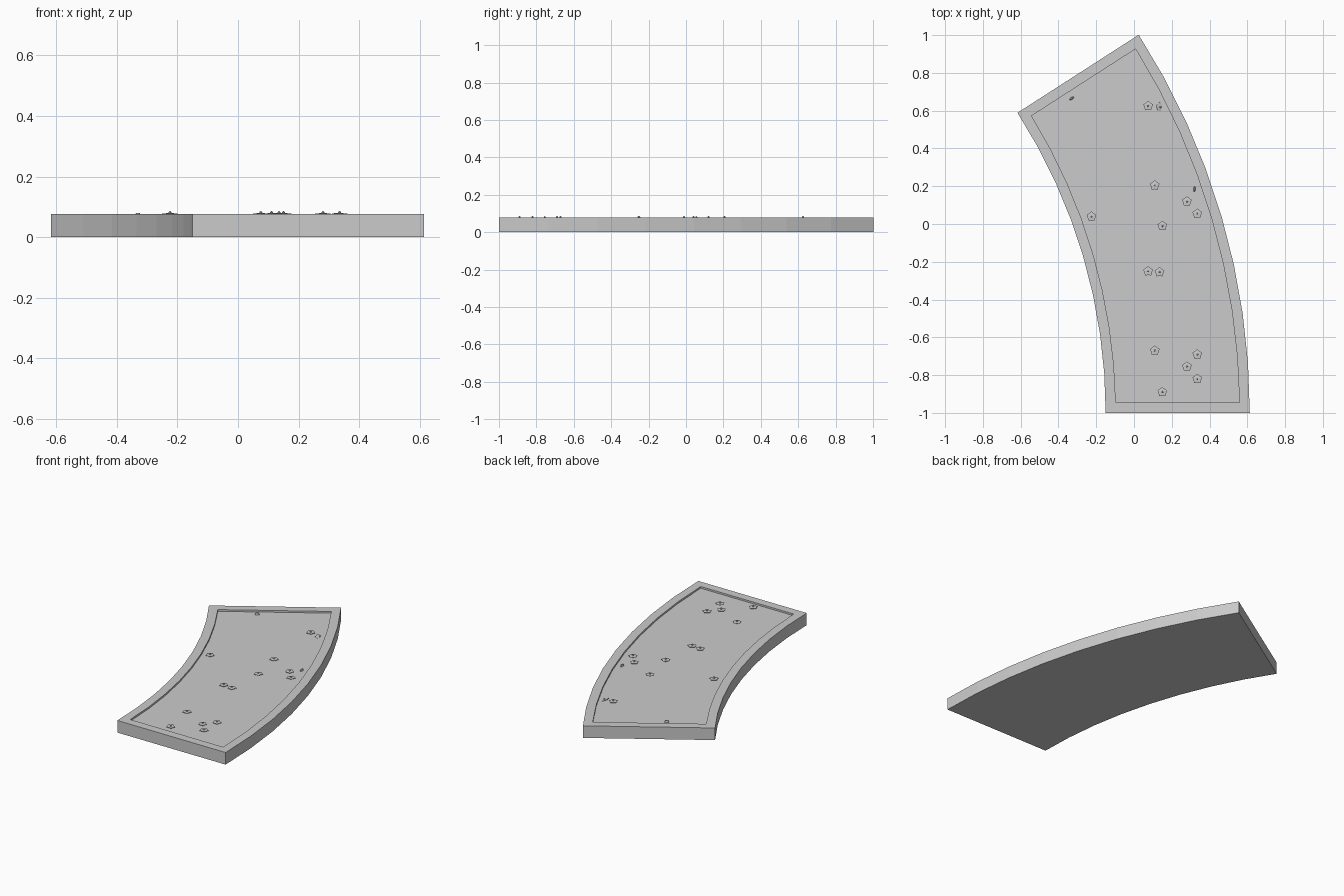
import bpy, bmesh, math
from mathutils import Vector, Matrix

if "Cube" in bpy.data.objects:
    bpy.data.objects.remove(bpy.data.objects["Cube"])

CX, CY = -3.087, -1.0            # centre of the curve
R_IN, R_OUT = 2.937, 3.70
SWEEP = math.radians(32.75)
SEG = 8
TOP, FLOOR, RIM = 0.077, 0.066, 0.054

stone = bpy.data.materials.new("light grey")
stone.diffuse_color = (0.6, 0.6, 0.6, 1)
stone.use_nodes = True
stone.node_tree.nodes["Principled BSDF"].inputs["Base Color"].default_value = stone.diffuse_color


def finish(bm, name):
    bmesh.ops.recalc_face_normals(bm, faces=bm.faces)
    me = bpy.data.meshes.new(name)
    bm.to_mesh(me)
    bm.free()
    me.materials.append(stone)
    ob = bpy.data.objects.new(name, me)
    bpy.context.collection.objects.link(ob)
    return ob


def arc(bm, r, off, z):
    a0 = math.asin(off / r)
    pts = []
    for i in range(SEG + 1):
        a = a0 + (SWEEP - 2 * a0) * i / SEG
        pts.append(bm.verts.new((CX + r * math.cos(a), CY + r * math.sin(a), z)))
    return pts


def strip(bm, a, b):
    for i in range(SEG):
        bm.faces.new((a[i], a[i + 1], b[i + 1], b[i]))


# Curved bed: bottom, outer wall, rim, inner wall and sunken floor
bm = bmesh.new()
levels = [(0, 0), (0, TOP), (RIM, TOP), (RIM, FLOOR)]
rings = [(arc(bm, R_IN + o, o, z), arc(bm, R_OUT - o, o, z)) for o, z in levels]
strip(bm, *rings[0])
strip(bm, *rings[-1])
for (i0, o0), (i1, o1) in zip(rings, rings[1:]):
    strip(bm, i0, i1)
    strip(bm, o0, o1)
    for k in (0, SEG):
        bm.faces.new((i0[k], o0[k], o1[k], i1[k]))
finish(bm, "curved_bed")


# Flowers: five-petal cup, short stalk and a small bead in the middle
def flower(name, x, y, tilt=0.0, z=FLOOR):
    bm = bmesh.new()
    tips = []
    for i in range(10):
        a = math.pi * i / 5 + math.pi / 2
        r = 0.021 if i % 2 else 0.027
        tips.append((r * math.cos(a), r * math.sin(a)))
    hi = [bm.verts.new((px, py, 0.012)) for px, py in tips]
    lo = [bm.verts.new((px, py, 0.010)) for px, py in tips]
    top = bm.verts.new((0, 0, 0.014))
    base = bm.verts.new((0, 0, 0.008))
    for i in range(10):
        j = (i + 1) % 10
        bm.faces.new((hi[i], hi[j], top))
        bm.faces.new((lo[j], lo[i], base))
        bm.faces.new((lo[i], lo[j], hi[j], hi[i]))
    bmesh.ops.create_cone(bm, cap_ends=True, segments=6, radius1=0.004, radius2=0.004,
                          depth=0.012, matrix=Matrix.Translation((0, 0, 0.004)))
    bmesh.ops.create_icosphere(bm, subdivisions=1, radius=0.006,
                               matrix=Matrix.Translation((0, 0, 0.0145)))
    bmesh.ops.rotate(bm, verts=bm.verts, matrix=Matrix.Rotation(tilt, 3, 'Y'))
    bmesh.ops.translate(bm, verts=bm.verts, vec=Vector((x, y, z)))
    finish(bm, name)


spots = [(0.075, 0.625), (0.11, 0.205), (0.28, 0.12), (0.335, 0.055), (0.15, -0.01),
         (-0.225, 0.04), (0.075, -0.25), (0.135, -0.255), (0.11, -0.67), (0.335, -0.69),
         (0.28, -0.755), (0.335, -0.82), (0.15, -0.89)]
for n, (x, y) in enumerate(spots):
    flower(f"flower_{n + 1}", x, y)
flower("half_sunk_flower", 0.135, 0.62, 0.4, 0.056)


# Loose petals barely poking out of the floor
for n, (x, y, a) in enumerate([(0.32, 0.185, 1.5), (-0.33, 0.665, 0.6)]):
    bm = bmesh.new()
    bmesh.ops.create_cone(bm, cap_ends=True, segments=6, radius1=0.016, radius2=0.008, depth=0.014,
                          matrix=Matrix.Translation((x, y, FLOOR + 0.006))
                          @ Matrix.Rotation(a, 4, 'Z') @ Matrix.Diagonal((1, 0.4, 1, 1)))
    finish(bm, f"loose_petal_{n + 1}")
